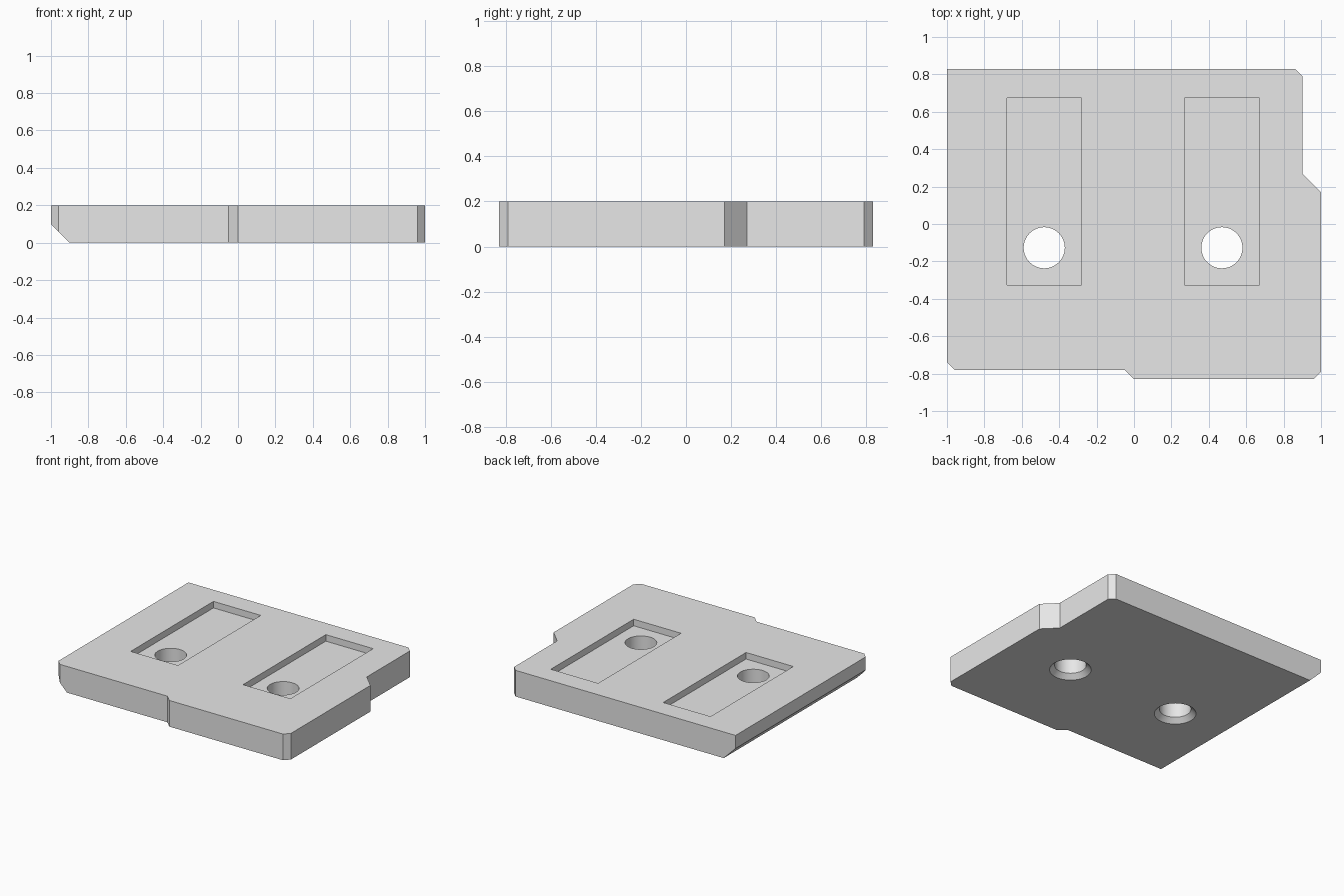
import bpy
import bmesh
from math import radians
from mathutils import Vector, Matrix

cube = bpy.data.objects.get("Cube")
if cube:
    bpy.data.objects.remove(cube, do_unlink=True)

THICK = 0.20
RECESS_DEPTH = 0.05
HOLE_R = 0.11
SINK = 0.035
OUTLINE = [(-1, -0.74), (-0.96, -0.78), (-0.05, -0.78), (0, -0.83),
           (0.96, -0.83), (1, -0.79), (1, 0.17), (0.9, 0.27),
           (0.9, 0.79), (0.86, 0.83), (-1, 0.83)]

grey = bpy.data.materials.new("light grey")
grey.use_nodes = True
grey.diffuse_color = (0.8, 0.8, 0.8, 1)
grey.node_tree.nodes["Principled BSDF"].inputs["Base Color"].default_value = grey.diffuse_color


def make_object(name, bm):
    bmesh.ops.recalc_face_normals(bm, faces=bm.faces)
    mesh = bpy.data.meshes.new(name)
    bm.to_mesh(mesh)
    bm.free()
    mesh.materials.append(grey)
    obj = bpy.data.objects.new(name, mesh)
    bpy.context.scene.collection.objects.link(obj)
    return obj


def recess_cutter(x):
    bm = bmesh.new()
    height = 2 * RECESS_DEPTH
    place = Matrix.Translation((x, 0.175, THICK)) @ Matrix.Diagonal((0.4, 1.0, height, 1))
    bmesh.ops.create_cube(bm, size=1, matrix=place)
    return make_object("recess_cutter", bm)


def hole_cutter(x):
    # Straight bore flaring into a countersink at the underside
    profile = [(0, -0.05), (HOLE_R + SINK + 0.05, -0.05),
               (HOLE_R, SINK), (HOLE_R, 0.3), (0, 0.3)]
    bm = bmesh.new()
    verts = [bm.verts.new((r, 0, z)) for r, z in profile]
    edges = [bm.edges.new(pair) for pair in zip(verts, verts[1:])]
    bmesh.ops.spin(bm, geom=verts + edges, cent=(0, 0, 0), axis=(0, 0, 1),
                   angle=radians(360), steps=48)
    bmesh.ops.remove_doubles(bm, verts=bm.verts, dist=0.0001)
    bmesh.ops.translate(bm, verts=bm.verts, vec=(x, -0.127, 0))
    return make_object("hole_cutter", bm)


# Plate body: extruded outline
bm = bmesh.new()
base = bm.faces.new([bm.verts.new((x, y, 0)) for x, y in OUTLINE])
grown = bmesh.ops.extrude_face_region(bm, geom=[base], use_keep_orig=True)
top = [v for v in grown["geom"] if isinstance(v, bmesh.types.BMVert)]
bmesh.ops.translate(bm, verts=top, vec=(0, 0, THICK))

# Slanted cut along the lower right-hand edge
cut = bmesh.ops.bisect_plane(bm, geom=bm.verts[:] + bm.edges[:] + bm.faces[:],
                             plane_co=Vector((-0.9, 0, 0)),
                             plane_no=Vector((-1, 0, -1)), clear_outer=True)
rim = [e for e in cut["geom_cut"] if isinstance(e, bmesh.types.BMEdge)]
bmesh.ops.holes_fill(bm, edges=rim, sides=0)
plate = make_object("plate", bm)

# Two recesses, each with a countersunk hole
cutters = []
for recess_x, hole_x in ((-0.48, -0.48), (0.47, 0.47)):
    cutters += [recess_cutter(recess_x), hole_cutter(hole_x)]
for cutter in cutters:
    cutter.hide_render = True
    mod = plate.modifiers.new("cut", "BOOLEAN")
    mod.operation = "DIFFERENCE"
    mod.solver = "EXACT"
    mod.object = cutter

# Bake the cuts and remove the cutters
bpy.context.view_layer.update()
graph = bpy.context.evaluated_depsgraph_get()
finished = bpy.data.meshes.new_from_object(plate.evaluated_get(graph))
plate.modifiers.clear()
plate.data = finished
finished.materials.clear()
finished.materials.append(grey)
for poly in finished.polygons:
    poly.material_index = 0
for cutter in cutters:
    bpy.data.objects.remove(cutter, do_unlink=True)

bpy.ops.object.select_all(action="DESELECT")
plate.select_set(True)
bpy.context.view_layer.objects.active = plate
bpy.ops.object.shade_smooth_by_angle(angle=radians(30))
